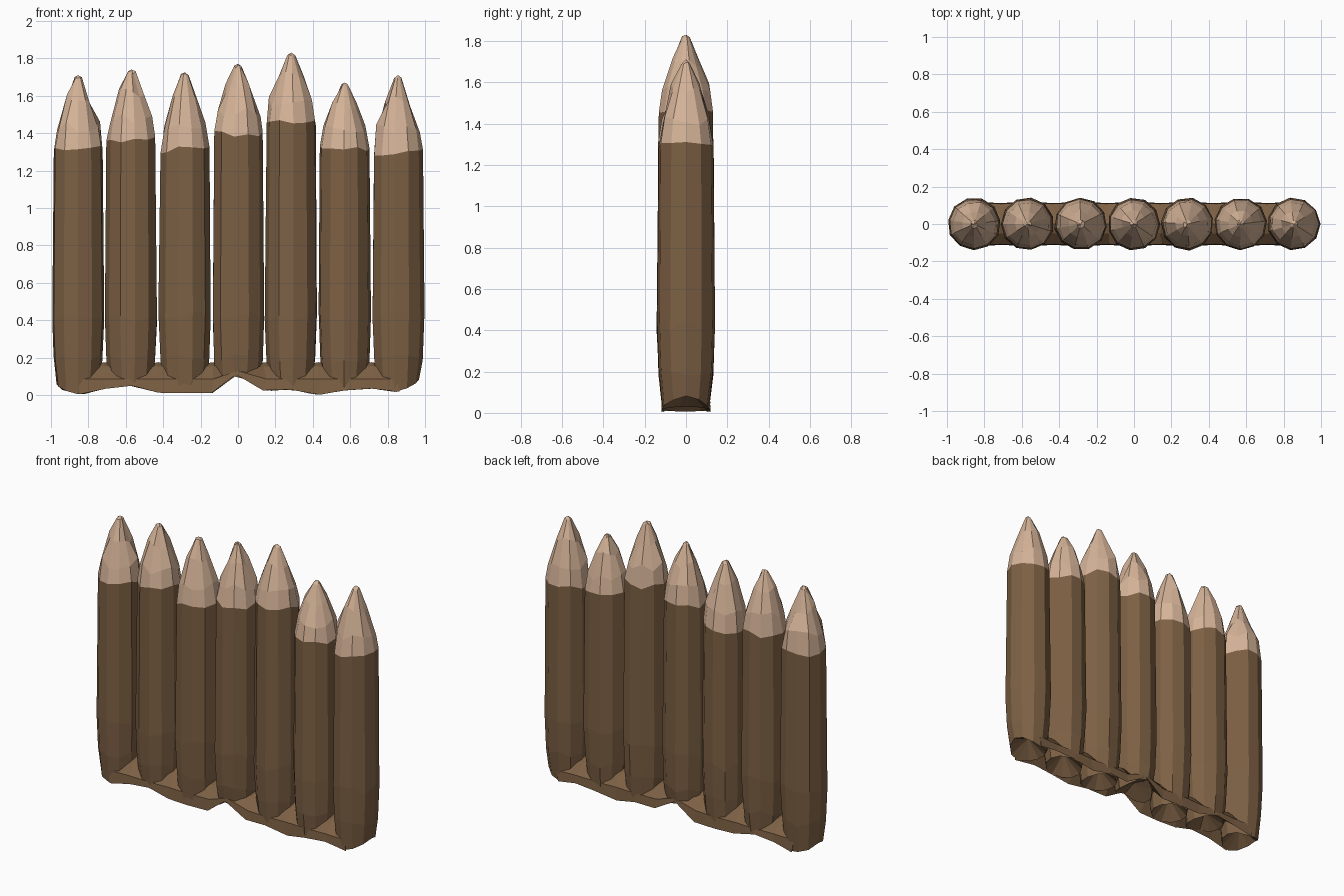
import bpy, bmesh, math, random

if "Cube" in bpy.data.objects:
    bpy.data.objects.remove(bpy.data.objects["Cube"])
random.seed(4)


def material(name, rgb):
    m = bpy.data.materials.new(name)
    m.diffuse_color = (*rgb, 1)
    m.use_nodes = True
    m.node_tree.nodes["Principled BSDF"].inputs["Base Color"].default_value = m.diffuse_color
    return m


bark = material("brown bark", (0.205, 0.118, 0.058))
wood = material("pale cut wood", (0.67, 0.455, 0.315))

# ragged lower edge of the palisade: (x, z)
EDGE = [(-1, .1), (-.95, .03), (-.84, .0), (-.61, .06), (-.42, .01), (-.14, .01), (0, .11),
        (.15, .02), (.28, .03), (.42, .0), (.67, .04), (.85, .015), (.94, .05), (1, .12)]


def edge_z(x):
    for (x0, z0), (x1, z1) in zip(EDGE, EDGE[1:]):
        if x0 <= x <= x1:
            return z0 + (z1 - z0) * (x - x0) / (x1 - x0)
    return .1


def finish(name, bm, mats):
    bmesh.ops.recalc_face_normals(bm, faces=bm.faces)
    me = bpy.data.meshes.new(name)
    bm.to_mesh(me)
    bm.free()
    for m in mats:
        me.materials.append(m)
    ob = bpy.data.objects.new(name, me)
    bpy.context.collection.objects.link(ob)


def log(name, cx, cut, tip, sides=11):
    bm = bmesh.new()
    h = tip - cut
    turn = random.random()
    # (height, radius, height jitter, radius jitter)
    prof = [(None, .114, 0, .003), (.2, .132, .02, .002), (.42, .141, .03, .002),
            (cut, .133, .018, .002), (cut + .3 * h, .116, .03, .005),
            (cut + .66 * h, .068, .03, .006), (tip - .015, .02, .008, .004)]
    rings = []
    for z, r, jz, jr in prof:
        ring = []
        for i in range(sides):
            a = (i + turn) * math.tau / sides
            rr = r + random.uniform(-jr, jr)
            x, y = cx + rr * math.cos(a), rr * math.sin(a)
            zz = edge_z(x) if z is None else z + random.uniform(-jz, jz)
            ring.append(bm.verts.new((x, y, zz)))
        rings.append(ring)
    for k, (lo, hi) in enumerate(zip(rings, rings[1:])):
        for i in range(sides):
            j = (i + 1) % sides
            f = bm.faces.new((lo[i], lo[j], hi[j], hi[i]))
            f.material_index = 1 if k >= 3 else 0
    # pointed top and hollowed underside
    for ring, z, mi in ((rings[0], .12, 0), (rings[-1], tip, 1)):
        c = bm.verts.new((cx, 0, z))
        for i in range(sides):
            bm.faces.new((ring[i], ring[(i + 1) % sides], c)).material_index = mi
    finish(name, bm, (bark, wood))


# seven sharpened stakes: height of the cut, height of the tip
STAKES = [(1.315, 1.71), (1.365, 1.74), (1.31, 1.725), (1.395, 1.77),
          (1.455, 1.83), (1.31, 1.67), (1.295, 1.71)]
for n, (cut, tip) in enumerate(STAKES):
    log(f"stake_{n + 1}", (n - 3) * .285, cut, tip)

# ragged saddle joining the stakes at the foot, hollow below
bm = bmesh.new()
rows = []
for k in range(-6, 7):
    x = k * .1425
    e = edge_z(x)
    gap = k % 2 != 0            # odd samples lie between two stakes
    top = .175 if gap else .15
    w = .112 if gap else .118
    sec = [(-w, e), (-w + .004, max(e + .02, .085)), (-.05, top - .02), (0, top),
           (.05, top - .02), (w - .004, max(e + .02, .085)), (w, e),
           (.065, max(e, .085)), (0, .12), (-.065, max(e, .085))]
    rows.append([bm.verts.new((x + random.uniform(-.012, .012), y, z)) for y, z in sec])
for a, b in zip(rows, rows[1:]):
    for i in range(len(a)):
        j = (i + 1) % len(a)
        bm.faces.new((a[i], a[j], b[j], b[i]))
bm.faces.new(rows[0])
bm.faces.new(rows[-1])
finish("foot_joint", bm, (bark,))
